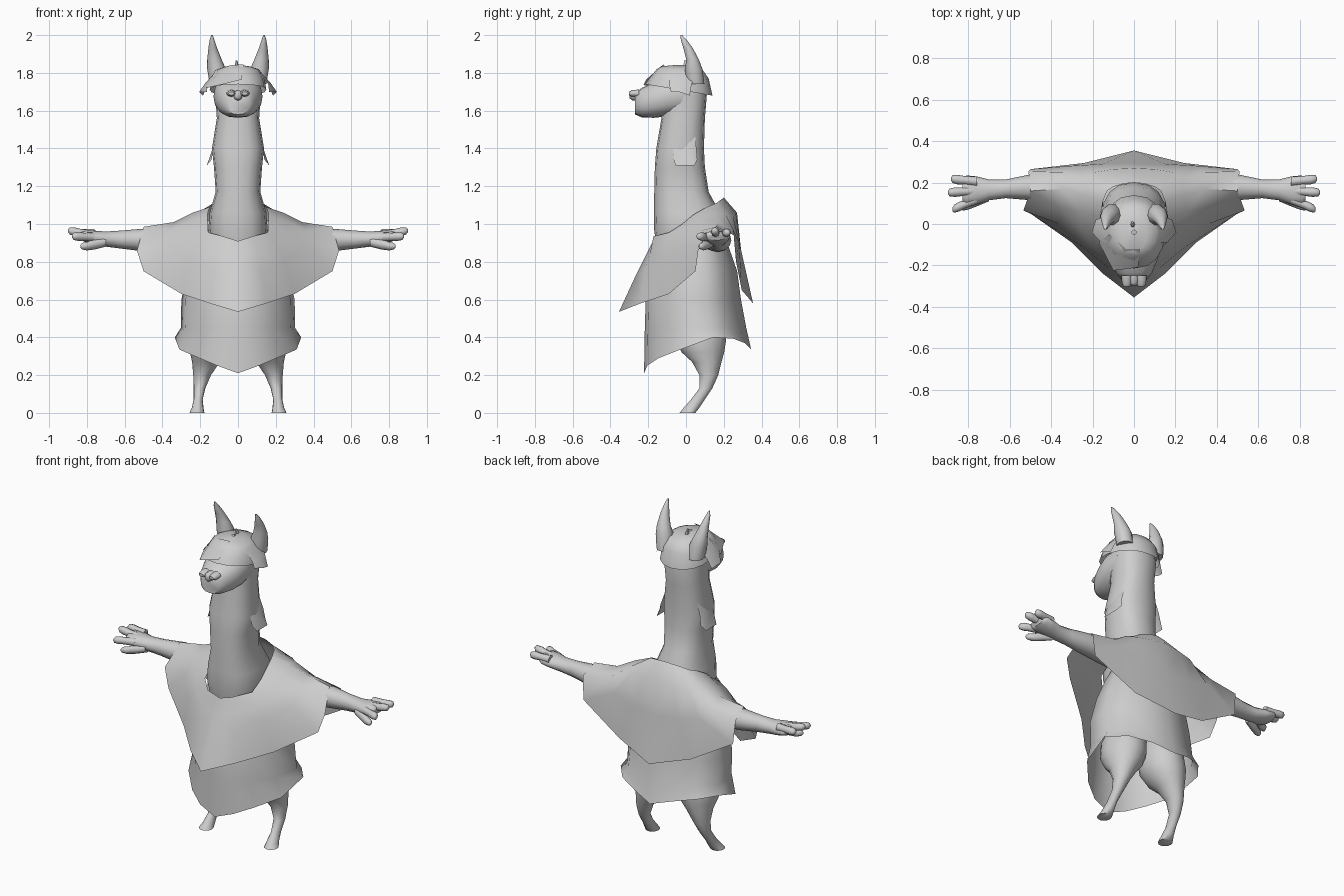
import bpy, bmesh, math

wool = bpy.data.materials.new("grey_wool")
wool.diffuse_color = (0.62, 0.62, 0.62, 1)


def finish(name, bm, mirror=False, angle=60):
    bmesh.ops.recalc_face_normals(bm, faces=bm.faces)
    me = bpy.data.meshes.new(name)
    bm.to_mesh(me)
    bm.free()
    me.materials.append(wool)
    ob = bpy.data.objects.new(name, me)
    bpy.context.collection.objects.link(ob)
    if mirror:
        m = ob.modifiers.new("mirror", "MIRROR")
        m.use_clip = True
    bpy.ops.object.select_all(action="DESELECT")
    ob.select_set(True)
    bpy.context.view_layer.objects.active = ob
    bpy.ops.object.shade_smooth_by_angle(angle=math.radians(angle))
    return ob


def loft(name, axis, rings, n=12, mirror=False, caps=True, power=1.0, hem=None):
    """Rings are (position along axis, min a, max a, min b, max b)."""
    bm = bmesh.new()
    rows = []
    for i, (t, a0, a1, b0, b1) in enumerate(rings):
        row = []
        for k in range(n):
            ang = 2 * math.pi * k / n
            c, s = math.cos(ang), math.sin(ang)
            c = math.copysign(abs(c) ** power, c)
            s = math.copysign(abs(s) ** power, s)
            a = (a0 + a1) / 2 + (a1 - a0) / 2 * c
            b = (b0 + b1) / 2 + (b1 - b0) / 2 * s
            h = hem(s) if hem and i == len(rings) - 1 else t
            co = {"x": (h, a, b), "y": (a, h, b), "z": (a, b, h)}[axis]
            row.append(bm.verts.new(co))
        rows.append(row)
    for r, q in zip(rows, rows[1:]):
        for k in range(n):
            bm.faces.new((r[k], r[(k + 1) % n], q[(k + 1) % n], q[k]))
    if caps:
        bm.faces.new(rows[0])
        bm.faces.new(rows[-1])
    return finish(name, bm, mirror)


def sheet(name, columns, mirror=True):
    """Open cloth surface spanned between columns of points."""
    bm = bmesh.new()
    cols = [[bm.verts.new(p) for p in c] for c in columns]
    for c, d in zip(cols, cols[1:]):
        for i in range(len(c) - 1):
            bm.faces.new((c[i], d[i], d[i + 1], c[i + 1]))
    return finish(name, bm, mirror)


# Neck and skull
loft("neck", "z", [
    (0.86, -.14, .14, -.15, .20), (0.96, -.158, .158, -.168, .20),
    (1.06, -.15, .15, -.17, .18), (1.17, -.118, .118, -.168, .12),
    (1.30, -.127, .127, -.165, .10), (1.40, -.138, .138, -.157, .095),
    (1.56, -.112, .112, -.13, .10), (1.68, -.12, .12, -.13, .11),
    (1.78, -.115, .115, -.13, .09), (1.82, -.07, .07, -.1, .05)], 16, power=.82)

# Muzzle and nose
loft("muzzle", "y", [
    (0.0, -.12, .12, 1.58, 1.80), (-.10, -.13, .13, 1.57, 1.78),
    (-.17, -.115, .115, 1.562, 1.75), (-.235, -.088, .088, 1.565, 1.72),
    (-.27, -.06, .06, 1.58, 1.69)], 16, power=.85)
loft("nose_bridge", "y", [(-.25, -.03, .03, 1.65, 1.71), (-.285, -.022, .022, 1.655, 1.71),
                          (-.298, -.012, .012, 1.665, 1.70)], 8)
loft("nostril", "y", [(-.25, .01, .062, 1.672, 1.712), (-.288, .012, .058, 1.675, 1.708),
                      (-.302, .02, .05, 1.682, 1.70)], 8, mirror=True)

# Hair cap, fringe, side tufts and topknot
loft("hair_cap", "z", [
    (1.842, -.01, .01, -.05, -.03),
    (1.835, -.06, .06, -.13, .02), (1.82, -.11, .11, -.155, .085), (1.77, -.14, .14, -.195, .12),
    (1.71, -.15, .15, -.215, .14)], 16, caps=False, power=.9, hem=lambda s: 1.71 - .03 * s)
sheet("fringe", [[(-.12, -.05, 1.815), (-.17, -.09, 1.72)],
                 [(-.04, -.12, 1.84), (-.10, -.225, 1.735)],
                 [(.03, -.12, 1.845), (.02, -.21, 1.765)]], mirror=False)
sheet("side_tuft", [[(.10, -.09, 1.815), (.16, -.09, 1.74), (.165, -.08, 1.70)],
                    [(.11, -.02, 1.815), (.17, -.03, 1.75), (.205, -.04, 1.70)],
                    [(.11, .05, 1.80), (.16, .03, 1.74), (.185, .02, 1.68)]])
loft("topknot", "z", [(1.82, -.02, .01, -.02, .02), (1.865, -.012, -.004, -.01, 0)], 6)

# Ears
loft("ear", "z", [
    (1.74, .06, .15, 0, .10), (1.82, .064, .163, -.008, .09), (1.87, .086, .163, 0, .07),
    (1.93, .11, .157, -.015, .038), (1.975, .125, .15, -.028, .004),
    (2.0, .134, .142, -.03, -.02)], 10, mirror=True)

# Fur flaps on the neck
sheet("neck_fur", [[(.11, -.075, 1.46), (.13, -.07, 1.40), (.14, -.065, 1.34)],
                   [(.115, -.04, 1.47), (.138, -.05, 1.39), (.165, -.055, 1.31)],
                   [(.115, .02, 1.47), (.138, .03, 1.39), (.165, .045, 1.31)],
                   [(.11, .05, 1.46), (.13, .055, 1.40), (.14, .06, 1.34)]])

# Poncho: columns from collar to hem, front centre round to back centre
sheet("poncho", [
    [(0, -.175, .91), (0, -.22, .82), (0, -.265, .73), (0, -.355, .535)],
    [(.08, -.172, .935), (.10, -.19, .845), (.12, -.215, .76), (.15, -.24, .58)],
    [(.157, -.09, .955), (.20, -.11, .89), (.25, -.11, .81), (.30, -.09, .63)],
    [(.162, -.02, 1.0), (.26, -.02, .96), (.36, .0, .89), (.50, .05, .75)],
    [(.162, .04, 1.05), (.26, .06, 1.015), (.36, .08, .965), (.535, .065, .86)],
    [(.15, .11, 1.09), (.24, .14, 1.06), (.34, .17, 1.01), (.50, .16, .985)],
    [(.13, .16, 1.11), (.23, .21, 1.05), (.34, .25, .97), (.51, .255, .94)],
    [(.10, .18, 1.125), (.19, .25, 1.04), (.29, .282, .90), (.50, .265, .80)],
    [(.05, .195, 1.135), (.10, .265, 1.05), (.15, .29, .87), (.24, .295, .65)],
    [(0, .20, 1.14), (0, .27, 1.06), (0, .293, .85), (0, .355, .58)]])

# Tunic: hem points drive the outline of every row above
hem = [(0, -.222, .21), (.11, -.205, .25), (.205, -.145, .29), (.31, -.03, .335),
       (.335, .145, .40), (.25, .25, .393), (.125, .31, .37), (0, .345, .335)]
rows = [(.98, .15, -.10, .16), (.88, .21, -.14, .225), (.75, .265, -.18, .27),
        (.60, .30, -.215, .29), (.45, .302, -.22, .318)]
sheet("tunic", [[(rx * x / .335, (y0 + y1) / 2 + (y1 - y0) / 2 * (y - .06) / .284, z)
                 for z, rx, y0, y1 in rows] + [(x, y, h)] for x, y, h in hem])

# Arms and three-fingered hands with thumbs
loft("arm", "x", [
    (.15, .08, .19, .86, 1.02), (.35, .10, .235, .85, .98), (.50, .115, .24, .855, .975),
    (.62, .125, .215, .87, .965), (.70, .115, .215, .88, .96), (.76, .095, .23, .89, .965),
    (.81, .09, .235, .905, .965), (.83, .11, .22, .915, .96)], 12, mirror=True)
for name, tip, y0, y1, z0, z1 in (("back_finger", .885, .205, .218, .95, .955),
                                  ("middle_finger", .90, .16, .152, .94, .965),
                                  ("front_finger", .878, .12, .07, .93, .935)):
    loft(name, "x", [
        (.76 + (tip - .76) * f, y0 + (y1 - y0) * f - r, y0 + (y1 - y0) * f + r,
         z0 + (z1 - z0) * f - r, z0 + (z1 - z0) * f + r)
        for f, r in ((0, .024), (.5, .021), (.75, .023), (.93, .019), (1, .008))], 8, mirror=True)
loft("thumb", "x", [(.70, .11, .16, .88, .93), (.76, .085, .135, .865, .92),
                    (.80, .07, .115, .86, .905), (.825, .065, .10, .865, .90),
                    (.835, .07, .085, .875, .89)], 8, mirror=True)

# Hind legs
loft("leg", "z", [
    (.58, .05, .20, -.02, .17), (.46, .015, .25, -.07, .21), (.38, .02, .262, -.06, .215),
    (.32, .05, .254, -.025, .205), (.27, .095, .243, .03, .19), (.20, .143, .237, .07, .172),
    (.13, .173, .235, .07, .14), (.07, .187, .235, .025, .10), (.025, .182, .245, -.015, .07),
    (0, .178, .257, -.035, .05)], 14, mirror=True)
